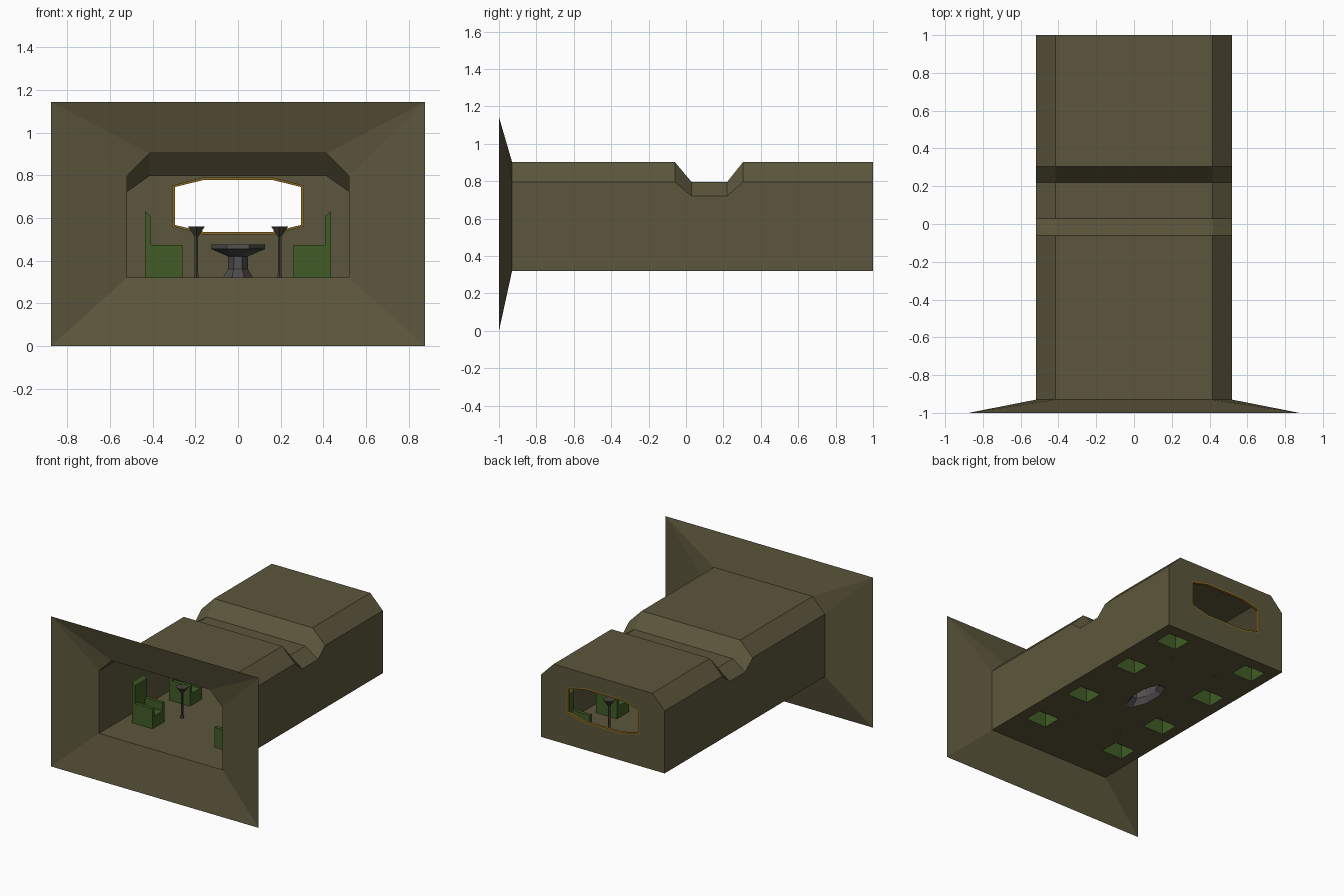
import bpy, bmesh, math
from mathutils import Vector

if "Cube" in bpy.data.objects:
    bpy.data.objects.remove(bpy.data.objects["Cube"])

def material(name, rgb):
    m = bpy.data.materials.new(name)
    m.diffuse_color = (*rgb, 1)
    m.use_nodes = True
    m.node_tree.nodes["Principled BSDF"].inputs["Base Color"].default_value = m.diffuse_color
    return m

OLIVE = material("olive wall", (0.108, 0.094, 0.045))
GREEN = material("green upholstery", (0.052, 0.108, 0.019))
GREY = material("grey stone", (0.088, 0.082, 0.084))
BROWN = material("dark brown metal", (0.062, 0.056, 0.036))
GOLD = material("gold trim", (0.25, 0.14, 0.018))

MID = 0.126            # y of the table and centre of the seating
FLOOR = 0.32

def finish(name, bm, mat, recalc=True, flip=False):
    if recalc:
        bmesh.ops.recalc_face_normals(bm, faces=bm.faces)
    if flip:
        bmesh.ops.reverse_faces(bm, faces=bm.faces)
    me = bpy.data.meshes.new(name)
    bm.to_mesh(me)
    bm.free()
    me.materials.append(mat)
    ob = bpy.data.objects.new(name, me)
    bpy.context.collection.objects.link(ob)
    return ob

def loft(rings, closed=True, caps=(False, False)):
    """Skin a list of equal-length point rings."""
    bm = bmesh.new()
    vs = [[bm.verts.new(p) for p in r] for r in rings]
    n = len(rings[0])
    for a, b in zip(vs, vs[1:]):
        for i in range(n if closed else n - 1):
            j = (i + 1) % n
            bm.faces.new((a[i], a[j], b[j], b[i]))
    if caps[0]:
        bm.faces.new(vs[0])
    if caps[1]:
        bm.faces.new(vs[-1])
    flat = [f for f in bm.faces if f.calc_area() < 1e-7]
    bmesh.ops.delete(bm, geom=flat, context='FACES')
    bmesh.ops.remove_doubles(bm, verts=bm.verts, dist=1e-5)
    return bm

def panel(name, loops, normal, mat):
    """Flat panel: first loop is the outline, the others are holes."""
    bm = bmesh.new()
    for loop in loops:
        v = [bm.verts.new(p) for p in loop]
        for i in range(len(v)):
            bm.edges.new((v[i - 1], v[i]))
    bmesh.ops.triangle_fill(bm, edges=bm.edges[:], use_beauty=True, normal=normal)
    for f in bm.faces:
        f.normal_update()
        if f.normal.dot(Vector(normal)) < 0:
            f.normal_flip()
    return finish(name, bm, mat, recalc=False)

def oval(cx, cy, z, rx, ry, n):
    k = 1 / math.cos(math.pi / n)
    return [(cx + k * rx * math.cos((i + .5) * math.tau / n),
             cy + k * ry * math.sin((i + .5) * math.tau / n), z) for i in range(n)]

def section(y, top, side):
    return [(-.52, y, FLOOR), (-.52, y, side), (-.415, y, top),
            (.415, y, top), (.52, y, side), (.52, y, FLOOR)]

# Room walls and ceiling with the lowered beam
HIGH, LOW = (.903, .796), (.796, .722)
stations = [(-.93, HIGH), (-.06, HIGH), (.03, LOW), (.22, LOW), (.305, HIGH), (1, HIGH)]
finish("room_walls", loft([section(y, *h) for y, h in stations], closed=False), OLIVE, flip=True)

# Flared front surround
W, H = .875, 1.143
outer = [(-W, -1, 0), (-W, -1, H), (-W, -1, H), (W, -1, H), (W, -1, H), (W, -1, 0)]
finish("front_surround", loft([outer, section(-.93, *HIGH)]), OLIVE, flip=True)

# Armchairs along both sides
SEAT_Y = [MID + d for d in (-.71, -.26, .26, .71)]
HALF, ARM = .073, .025

def seat_profile(s, y, h):
    return [(s * x, y, z) for x, z in ((.26, FLOOR), (.26, h), (.408, h),
                                       (.408, .608), (.435, .63), (.435, FLOOR))]

holes = []
for s in (-1, 1):
    for y in SEAT_Y:
        steps = [(-HALF, .472), (ARM - HALF, .472), (ARM - HALF, .41),
                 (HALF - ARM, .41), (HALF - ARM, .472), (HALF, .472)]
        bm = loft([seat_profile(s, y + d, h) for d, h in steps],
                  closed=False, caps=(True, True))
        finish("armchair", bm, GREEN)
        holes.append([(s * x, y + d, FLOOR) for x, d in
                      ((.26, -HALF), (.435, -HALF), (.435, HALF), (.26, HALF))])

# Long eight-sided table
table = [(.32, .07, .18), (.36, .047, .12), (.42, .047, .12), (.455, .127, .29), (.475, .127, .29)]
finish("table", loft([oval(0, MID, z, rx, ry, 8) for z, rx, ry in table], caps=(False, True)), GREY)
holes.append(oval(0, MID, FLOOR, .07, .18, 8))

# Standing lamps with flared tops
lamp = [(.32, .012), (.345, .008), (.51, .008), (.525, .017), (.56, .04)]
for x in (-.195, .195):
    for y in (MID - .52, MID + .52):
        finish("standing_lamp", loft([oval(x, y, z, r, r, 6) for z, r in lamp],
                                     caps=(False, True)), BROWN)
        holes.append(oval(x, y, FLOOR, .012, .012, 6))

# Floor, open under the furniture
floor = [(-.52, -.93, FLOOR), (.52, -.93, FLOOR), (.52, 1, FLOOR), (-.52, 1, FLOOR)]
panel("floor", [floor] + holes, (0, 0, 1), OLIVE)

# Back wall with the eight-sided window
def window(y, inset):
    w, h, sh, fw = .308 - inset, .134 - inset, .096 - inset * .6, .16
    return [(x, y, .656 + z) for x, z in ((-w, -sh), (-fw, -h), (fw, -h), (w, -sh),
                                          (w, sh), (fw, h), (-fw, h), (-w, sh))]

panel("back_wall", [section(1, *HIGH), window(1, 0)], (0, -1, 0), OLIVE)

# Gold window frame
frame = [window(1, 0), window(1, .012), window(.98, .012), window(.98, 0), window(1, 0)]
finish("window_frame", loft(frame), GOLD)
